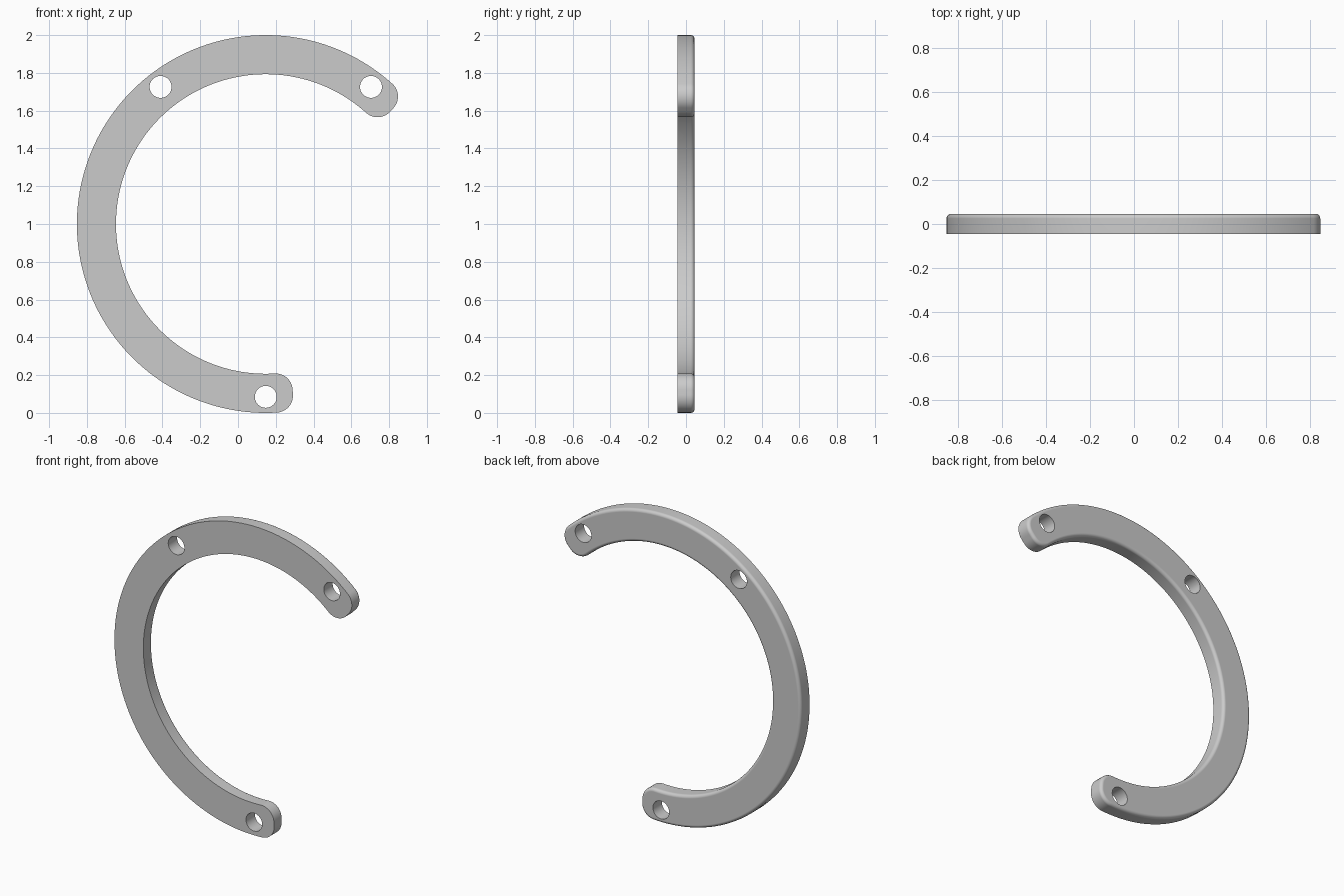
import bpy
import bmesh
from math import cos, sin, pi, radians
from mathutils import Vector

default_cube = bpy.data.objects.get("Cube")
if default_cube:
    bpy.data.objects.remove(default_cube, do_unlink=True)

CENTRE = Vector((0.147, 0, 1))
OUTER, INNER = 1.0, 0.793
CORNER = 0.09
HALF_DEPTH = 0.0455
START, END = radians(47.9), radians(273.4)
HOLE_ANGLES = (52.5, 127.5, 270)
HOLE_ORBIT, HOLE_RADIUS = 0.915, 0.058


def polar(radius, angle, y=0.0):
    return Vector((radius * cos(angle), y, radius * sin(angle)))


def arc(centre, radius, a0, a1, steps):
    return [centre + polar(radius, a0 + (a1 - a0) * i / steps) for i in range(steps + 1)]


def corner(orbit, angle, a0, a1):
    return arc(CENTRE + polar(orbit, angle), CORNER, a0, a1, 12)


# C-shaped outline: two long arcs joined by rounded ends
outline = arc(CENTRE, OUTER, START, END, 120)
outline += corner(OUTER - CORNER, END, END, END + pi / 2)[1:]
outline += corner(INNER + CORNER, END, END + pi / 2, END + pi)
outline += arc(CENTRE, INNER, END, START, 120)[1:]
outline += corner(INNER + CORNER, START, START + pi, START + pi * 1.5)[1:]
outline += corner(OUTER - CORNER, START, START - pi / 2, START)[:-1]

# Extrude front to back and round the back rim
bm = bmesh.new()
front = bm.faces.new([bm.verts.new(p + Vector((0, -HALF_DEPTH, 0))) for p in outline])
extruded = bmesh.ops.extrude_face_region(bm, geom=[front], use_keep_orig=True)["geom"]
bmesh.ops.translate(bm, vec=(0, 2 * HALF_DEPTH, 0),
                    verts=[g for g in extruded if isinstance(g, bmesh.types.BMVert)])
bmesh.ops.recalc_face_normals(bm, faces=bm.faces[:])
back_rim = [e for e in bm.edges if all(v.co.y > 0 for v in e.verts)]
bmesh.ops.bevel(bm, geom=back_rim, offset=0.02, offset_type='OFFSET',
                segments=5, profile=0.5, affect='EDGES')
bmesh.ops.recalc_face_normals(bm, faces=bm.faces[:])
mesh = bpy.data.meshes.new("open_ring")
bm.to_mesh(mesh)
bm.free()
ring = bpy.data.objects.new("open_ring", mesh)
bpy.context.collection.objects.link(ring)
bpy.context.view_layer.objects.active = ring

# Screw holes
for degrees in HOLE_ANGLES:
    bpy.ops.mesh.primitive_cylinder_add(
        vertices=48, radius=HOLE_RADIUS, depth=0.4, rotation=(pi / 2, 0, 0),
        location=CENTRE + polar(HOLE_ORBIT, radians(degrees)))
    cutter = bpy.context.object
    cutter.name = "hole_cutter"
    cutter.hide_render = True
    bpy.context.view_layer.objects.active = ring
    cut = ring.modifiers.new("screw_hole", 'BOOLEAN')
    cut.operation = 'DIFFERENCE'
    cut.solver = 'EXACT'
    cut.object = cutter
    bpy.ops.object.modifier_apply(modifier=cut.name)
    bpy.data.objects.remove(cutter, do_unlink=True)

# Smooth sides with crisp front and hole edges
bpy.ops.object.select_all(action='DESELECT')
ring.select_set(True)
bpy.ops.object.shade_smooth_by_angle(angle=radians(35))
weighted = ring.modifiers.new("flat_face_normals", 'WEIGHTED_NORMAL')
weighted.keep_sharp = True
